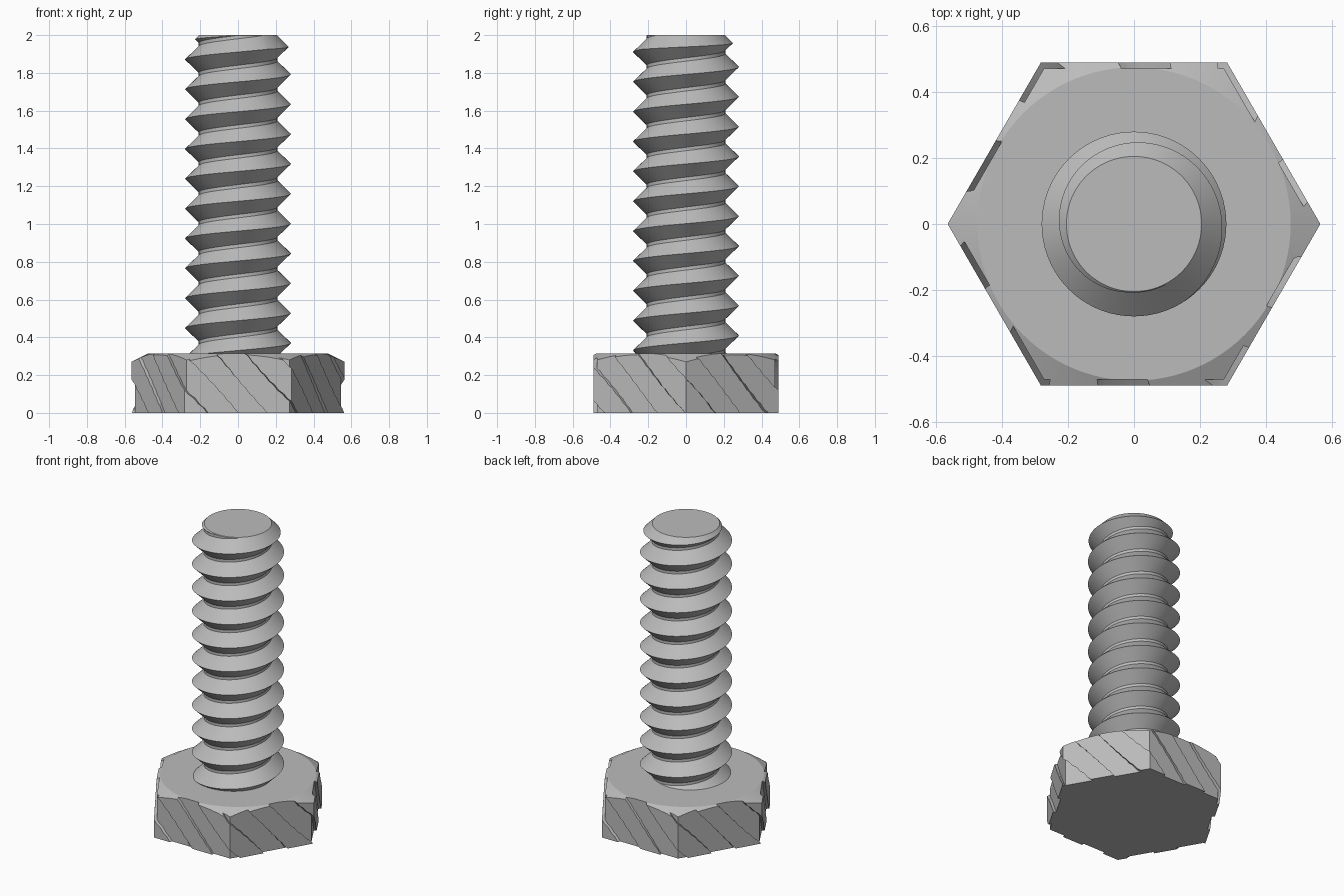
import bpy
import bmesh
from math import cos, sin, tan, pi, radians

cube = bpy.data.objects.get("Cube")
if cube:
    bpy.data.objects.remove(cube, do_unlink=True)

# Main dimensions
HEAD_H, TOP = 0.315, 2.0
CORNER, GROOVE = 0.565, 0.02
TEETH, TWIST = 10, radians(-100)
CREST, ROOT, PITCH = 0.28, 0.208, 0.158
SEGMENTS = 72

steel = bpy.data.materials.new("steel_grey")
steel.use_nodes = True
GREY = (0.5, 0.5, 0.5, 1.0)
steel.diffuse_color = GREY
steel.node_tree.nodes["Principled BSDF"].inputs["Base Color"].default_value = GREY


def finish(name, bm):
    bmesh.ops.recalc_face_normals(bm, faces=bm.faces)
    mesh = bpy.data.meshes.new(name)
    bm.to_mesh(mesh)
    bm.free()
    mesh.materials.append(steel)
    obj = bpy.data.objects.new(name, mesh)
    bpy.context.collection.objects.link(obj)
    return obj


def loft(name, rings):
    """Solid through a stack of rings with equal point counts."""
    bm = bmesh.new()
    loops = [[bm.verts.new(p) for p in ring] for ring in rings]
    n = len(loops[0])
    for low, high in zip(loops, loops[1:]):
        for i in range(n):
            j = (i + 1) % n
            bm.faces.new((low[i], low[j], high[j], high[i]))
    bm.faces.new(loops[0][::-1])
    bm.faces.new(loops[-1])
    return finish(name, bm)


def ring(radius, z, sides):
    return [(radius * cos(2 * pi * i / sides), radius * sin(2 * pi * i / sides), z)
            for i in range(sides)]


def combine(obj, other, operation):
    mod = obj.modifiers.new(operation, 'BOOLEAN')
    mod.operation, mod.solver, mod.object = operation, 'EXACT', other
    bpy.context.view_layer.objects.active = obj
    bpy.ops.object.modifier_apply(modifier=mod.name)
    bpy.data.objects.remove(other, do_unlink=True)


def shade(obj, degrees):
    bpy.ops.object.select_all(action='DESELECT')
    obj.select_set(True)
    bpy.context.view_layer.objects.active = obj
    bpy.ops.object.shade_smooth_by_angle(angle=radians(degrees))


def gear_ring(z):
    """Square-toothed section, turned in proportion to its height."""
    points = []
    for k in range(TEETH):
        middle = radians(265.5 + 18) + 2 * pi * k / TEETH + TWIST * (z - HEAD_H)
        half = radians(8.5)
        for radius, side in ((0.4, -half), (0.7, -half), (0.7, half), (0.4, half)):
            points.append((radius * cos(middle + side), radius * sin(middle + side), z))
    return points


# Hexagonal head with slanting grooves and a conical chamfer on top
head = loft("hex_head", [ring(CORNER, z, 6) for z in (-0.05, 0.36)])
gear = loft("groove_cutter", [gear_ring(-0.1 + 0.05 * i) for i in range(11)])
combine(head, gear, 'INTERSECT')
core = loft("head_core", [ring(CORNER - GROOVE, z, 6) for z in (-0.06, 0.37)])
combine(head, core, 'UNION')
chamfer = loft("head_chamfer", [ring(r, z, 96) for r, z in
                                ((0.9, 0), (0.9, HEAD_H - 0.2125), (0.475, HEAD_H))])
combine(head, chamfer, 'INTERSECT')
shade(head, 15)

# Threaded shaft: a V profile swept along a right-handed helix
bm = bmesh.new()
profile = ((0, CREST), (0.07, ROOT), (PITCH - 0.07, ROOT))
START, TURNS = 1.95 - 12 * PITCH, 14
columns = []
for i in range(SEGMENTS):
    a = 2 * pi * i / SEGMENTS
    column = []
    for turn in range(TURNS + (1 if i == 0 else 0)):
        for rise, r in profile:
            z = START + PITCH * (turn + i / SEGMENTS) + rise
            column.append(bm.verts.new((r * cos(a), r * sin(a), z)))
    columns.append(column)
columns.append(columns[0][len(profile):])
for left, right in zip(columns, columns[1:]):
    for row in range(TURNS * len(profile) - 1):
        bm.faces.new((left[row], right[row], right[row + 1], left[row + 1]))
low = bm.verts.new((0, 0, START - 0.1))
high = bm.verts.new((0, 0, START + TURNS * PITCH + 0.2))
for edge in [e for e in bm.edges if e.is_boundary]:
    a, b = edge.verts
    bm.faces.new((a, b, low if a.co.z < 1 else high))
shaft = finish("threaded_shaft", bm)

# Trim the shaft to length with a chamfered tip
trim = loft("shaft_trim", [ring(r, z, 96) for r, z in
                           ((0.5, 0.27), (0.5, TOP - 0.295), (0.205, TOP))])
combine(shaft, trim, 'INTERSECT')
shade(shaft, 25)
